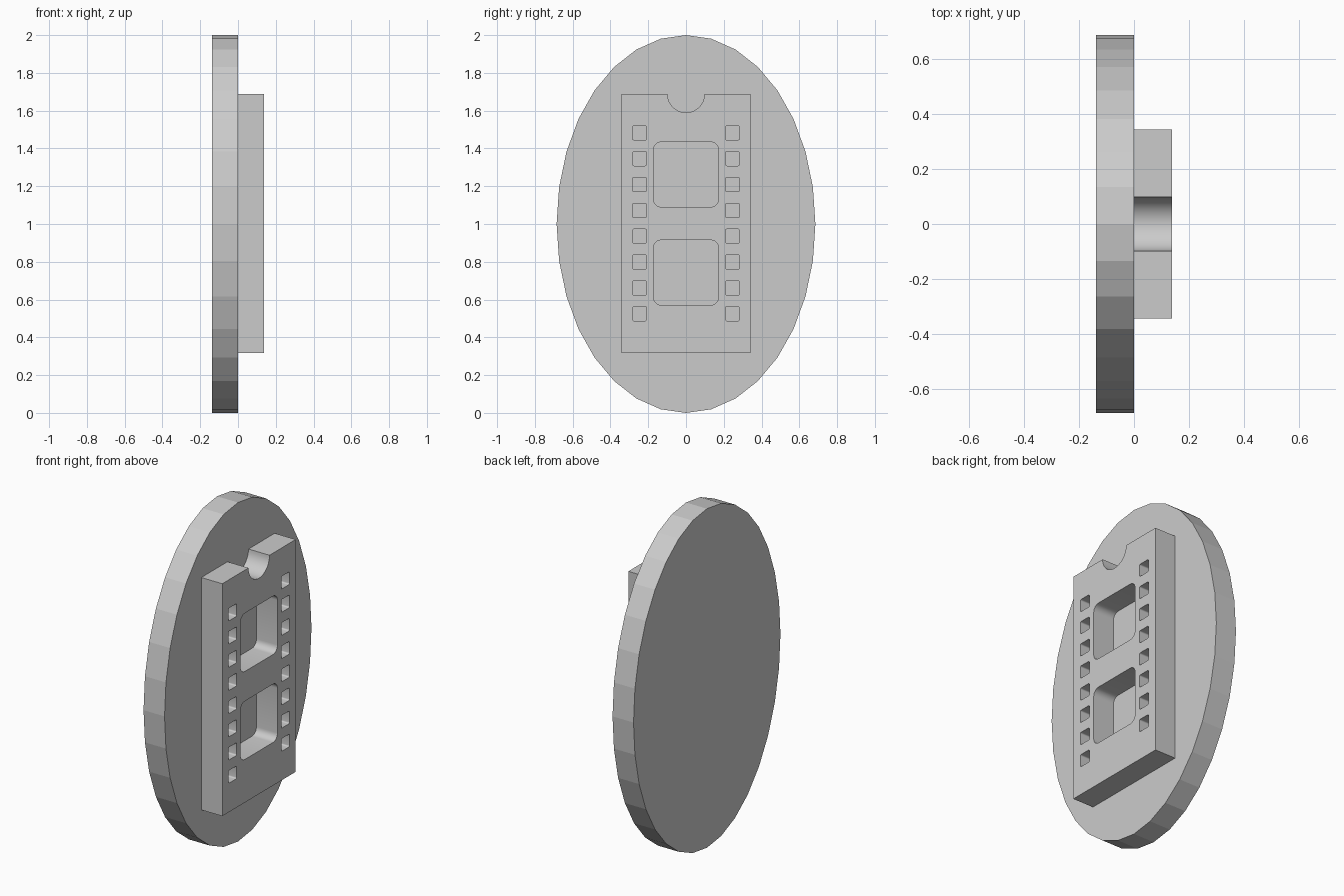
import bpy, bmesh
from math import sin, cos, pi, radians

if "Cube" in bpy.data.objects:
    bpy.data.objects.remove(bpy.data.objects["Cube"])

T = 0.137  # thickness of each layer


def rounded_rect(cx, cy, half, r, seg):
    """Outline of a square opening with rounded corners."""
    pts = []
    for i, (sx, sy) in enumerate([(1, 1), (-1, 1), (-1, -1), (1, -1)]):
        for k in range(seg + 1):
            a = (i + k / seg) * pi / 2
            pts.append((cx + sx * (half - r) + r * cos(a),
                        cy + sy * (half - r) + r * sin(a)))
    return pts


def slab(name, outlines, x0, x1):
    """Filled outlines (y, z) extruded along x; inner outlines become holes."""
    cu = bpy.data.curves.new(name, 'CURVE')
    cu.dimensions = '2D'
    cu.fill_mode = 'BOTH'
    cu.extrude = (x1 - x0) / 2
    for pts in outlines:
        sp = cu.splines.new('POLY')
        sp.points.add(len(pts) - 1)
        for p, (y, z) in zip(sp.points, pts):
            p.co = (y, z, 0, 1)
        sp.use_cyclic_u = True
    ob = bpy.data.objects.new(name, cu)
    bpy.context.collection.objects.link(ob)
    ob.rotation_euler = (pi / 2, 0, pi / 2)
    ob.location.x = (x0 + x1) / 2
    bpy.ops.object.select_all(action='DESELECT')
    ob.select_set(True)
    bpy.context.view_layer.objects.active = ob
    bpy.ops.object.convert(target='MESH')
    ob = bpy.context.object
    ob.name = name
    bm = bmesh.new()
    bm.from_mesh(ob.data)
    bmesh.ops.remove_doubles(bm, verts=bm.verts, dist=1e-5)
    bmesh.ops.recalc_face_normals(bm, faces=bm.faces)
    for f in bm.faces:
        f.smooth = False
    bm.to_mesh(ob.data)
    bm.free()
    return ob


# Oval backing, 32 flat sides
oval = [(0.685 * sin(2 * pi * i / 32), 1 + cos(2 * pi * i / 32)) for i in range(32)]
slab("oval_backing", [oval], -T, 0)

# Plate outline with the round notch in its top edge
w, bottom, top, notch = 0.342, 0.317, 1.688, 0.098
outline = [(-w, top), (-w, bottom), (w, bottom), (w, top)]
outline += [(notch * cos(a), top - notch * sin(a))
            for a in (pi * i / 20 for i in range(21))]

# Two large windows and two columns of small square holes
holes = [rounded_rect(0, z, 0.172, 0.041, 6) for z in (0.743, 1.262)]
for side in (-1, 1):
    for i in range(8):
        holes.append(rounded_rect(side * 0.246, 0.525 + i * 0.1368, 0.0375, 0.008, 4))

slab("raised_plate", [outline] + holes, 0, T)
bpy.ops.object.shade_smooth_by_angle(angle=radians(30))
